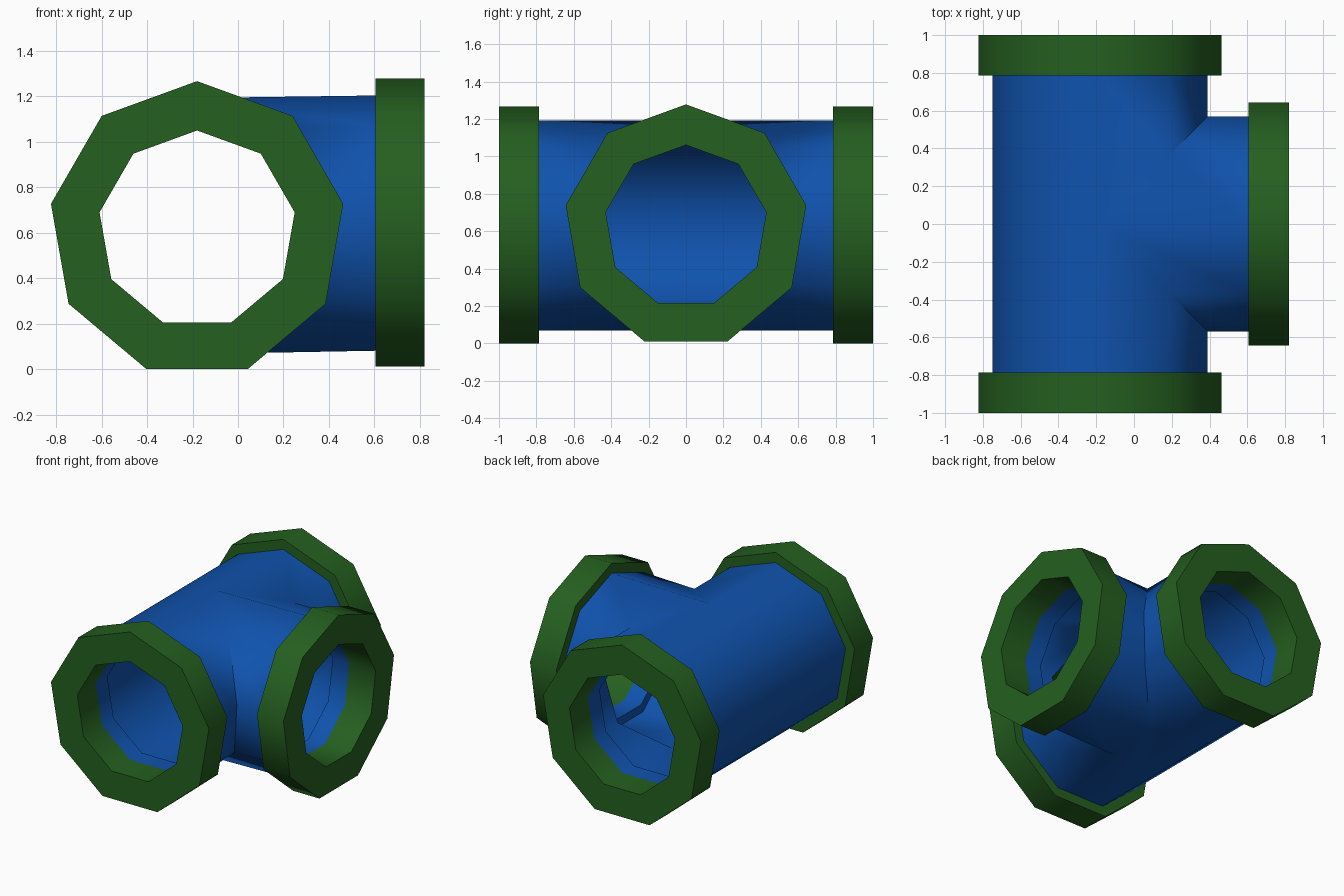
import bpy, bmesh, math

if "Cube" in bpy.data.objects:
    bpy.data.objects.remove(bpy.data.objects["Cube"])

N = 9                                  # sides of every pipe
CX, ZM, ZB = -0.18, 0.614, 0.625       # main axis x, main and branch axis heights
R_PIPE, R_CAVITY, R_BORE, R_FLANGE = 0.579, 0.50, 0.436, 0.653
Y_PIPE, Y_END = 0.785, 1.0             # main run: flange back and face
X_PIPE, X_END = 0.605, 0.82            # branch: flange back and face
LIP = 0.135                            # depth of the inner collar


def ring(bm, arm, r, d):
    """Nine-sided loop at distance d on one arm of the tee."""
    loop = []
    for k in range(N):
        a = math.tau * k / N
        u, h = r * math.sin(a), r * math.cos(a)
        if arm == "branch":
            co = (d, u, ZB + h)
        else:
            co = (CX + u, -d if arm == "front" else d, ZM + h)
        loop.append(bm.verts.new(co))
    return loop


def bridge(bm, a, b):
    for k in range(N):
        j = (k + 1) % N
        bm.faces.new((a[k], a[j], b[j], b[k]))


def tee_shell(bm, r, y, x):
    """Mitred tee surface; returns its three open loops."""
    f, b, br = ring(bm, "front", r, y), ring(bm, "back", r, y), ring(bm, "branch", r, x)
    neg, pos = [], []
    for k in range(5):
        a = math.tau * k / N
        u, z = r * math.sin(a), ZM + r * math.cos(a)
        neg.append(bm.verts.new((CX + u, -u, z)))
        pos.append(bm.verts.new((CX + u, u, z)) if k else neg[0])
    for k in range(4):                 # main run beside the branch
        bm.faces.new((f[k], f[k + 1], neg[k + 1], neg[k]))
        bm.faces.new((b[k], b[k + 1], pos[k + 1], pos[k]))
    bm.faces.new((f[4], f[5], b[5], b[4], pos[4], neg[4]))
    for k in range(5, 8):              # main run away from the branch
        bm.faces.new((f[k], f[k + 1], b[k + 1], b[k]))
    bm.faces.new((f[8], f[0], neg[0], b[0], b[8]))
    joint = pos + [neg[N - k] for k in range(5, N)]
    bridge(bm, br, joint)
    return {"front": f, "back": b, "branch": br}


def finish(bm, name, material):
    bmesh.ops.recalc_face_normals(bm, faces=bm.faces)
    for face in bm.faces:
        face.smooth = True
    for e in bm.edges:
        e.smooth = len(e.link_faces) == 2 and e.calc_face_angle(0) < math.radians(45)
    mesh = bpy.data.meshes.new(name)
    bm.to_mesh(mesh)
    bm.free()
    mesh.materials.append(material)
    obj = bpy.data.objects.new(name, mesh)
    bpy.context.collection.objects.link(obj)


def colour(name, rgb):
    m = bpy.data.materials.new(name)
    m.diffuse_color = (*rgb, 1)
    m.use_nodes = True
    m.node_tree.nodes["Principled BSDF"].inputs["Base Color"].default_value = m.diffuse_color
    return m


blue = colour("blue", (0.005, 0.085, 0.42))
green = colour("green", (0.018, 0.115, 0.014))

# tee body: outer skin, hollow inside, and a collar behind each flange
bm = bmesh.new()
outer = tee_shell(bm, R_PIPE, Y_PIPE, X_PIPE)
inner = tee_shell(bm, R_CAVITY, Y_PIPE - LIP, X_PIPE - LIP)
for arm in outer:
    d = X_PIPE if arm == "branch" else Y_PIPE
    deep, rim = ring(bm, arm, R_BORE, d - LIP), ring(bm, arm, R_BORE, d)
    for a, b in ((inner[arm], deep), (deep, rim), (rim, outer[arm])):
        bridge(bm, a, b)
finish(bm, "tee_pipe", blue)

# flanges
for arm in ("front", "back", "branch"):
    d0, d1 = (X_PIPE, X_END) if arm == "branch" else (Y_PIPE, Y_END)
    bm = bmesh.new()
    loops = [ring(bm, arm, r, d) for r, d in
             ((R_BORE, d0), (R_FLANGE, d0), (R_FLANGE, d1), (R_BORE, d1))]
    for i in range(4):
        bridge(bm, loops[i], loops[(i + 1) % 4])
    finish(bm, arm + "_flange", green)
